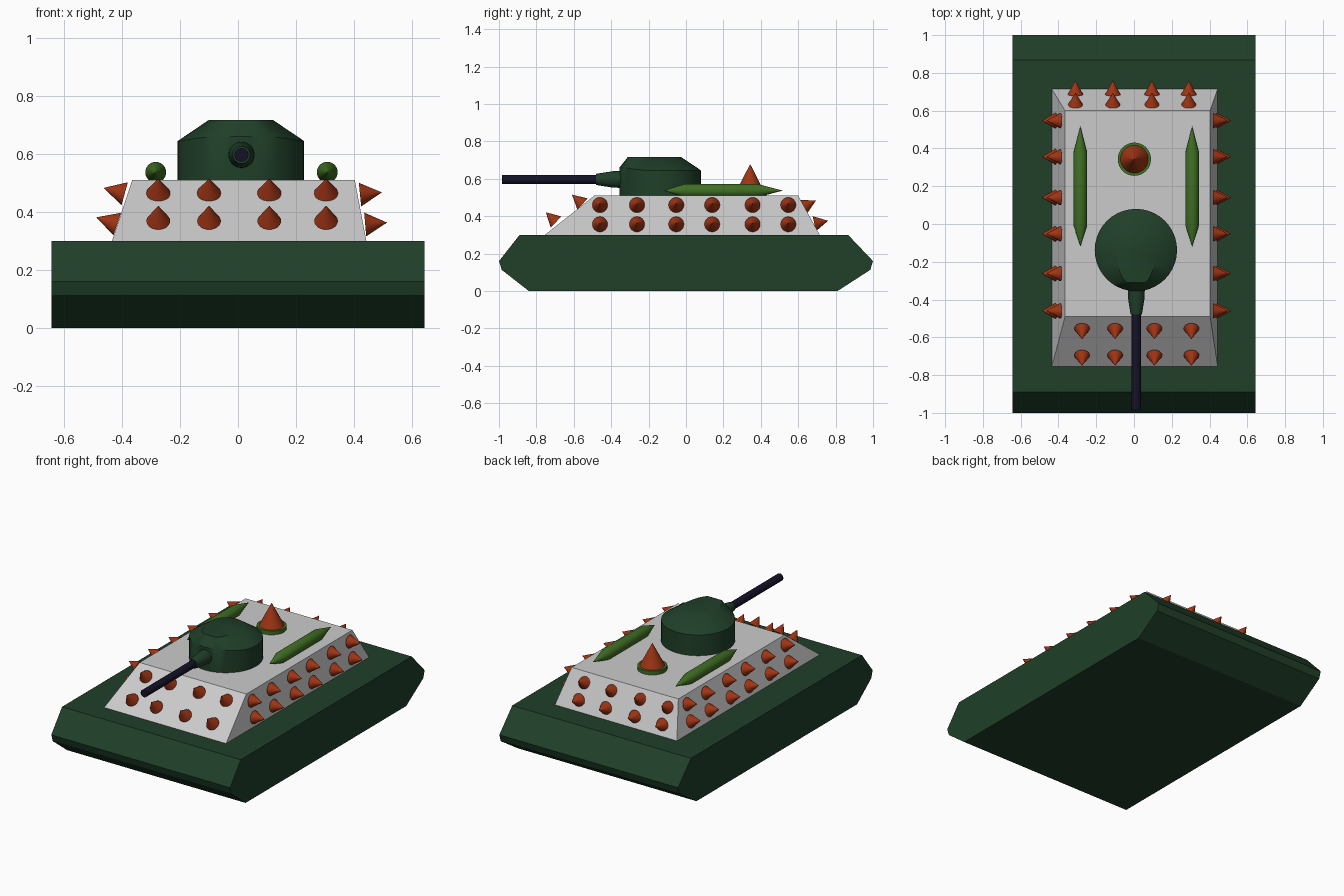
import bpy, bmesh, math
from mathutils import Vector

if "Cube" in bpy.data.objects:
    bpy.data.objects.remove(bpy.data.objects["Cube"])


def material(name, rgb):
    m = bpy.data.materials.new(name)
    m.diffuse_color = (*rgb, 1)
    m.use_nodes = True
    m.node_tree.nodes["Principled BSDF"].inputs["Base Color"].default_value = m.diffuse_color
    return m


HULL = material("dark_green", (0.014, 0.05, 0.022))
RED = material("rust_red", (0.35, 0.035, 0.007))
POD = material("leaf_green", (0.05, 0.16, 0.017))
GUN = material("blue_black", (0.007, 0.006, 0.02))


def loft(name, rings, mat=None, smooth=False):
    """Closed skin through rings with equal point counts."""
    bm = bmesh.new()
    loops = [[bm.verts.new(p) for p in r] for r in rings]
    n = len(rings[0])
    for a, b in zip(loops, loops[1:]):
        for i in range(n):
            j = (i + 1) % n
            bm.faces.new((a[i], a[j], b[j], b[i]))
    bm.faces.new(loops[0][::-1])
    bm.faces.new(loops[-1])
    bmesh.ops.remove_doubles(bm, verts=bm.verts, dist=1e-5)
    bmesh.ops.recalc_face_normals(bm, faces=bm.faces)
    me = bpy.data.meshes.new(name)
    bm.to_mesh(me)
    bm.free()
    ob = bpy.data.objects.new(name, me)
    bpy.context.collection.objects.link(ob)
    if mat:
        me.materials.append(mat)
    if smooth:
        bpy.ops.object.select_all(action='DESELECT')
        ob.select_set(True)
        bpy.context.view_layer.objects.active = ob
        bpy.ops.object.shade_smooth_by_angle(angle=math.radians(35))
    return ob


def round_part(name, start, axis, profile, mat, sides=24):
    """Revolve (distance, radius) pairs around an axis."""
    start, axis = Vector(start), Vector(axis).normalized()
    q = axis.to_track_quat('Z', 'Y')
    rings = []
    for d, r in profile:
        r = max(r, 0.0004)
        rings.append([start + q @ Vector((r * math.cos(t), r * math.sin(t), d))
                      for t in (2 * math.pi * i / sides for i in range(sides))])
    return loft(name, rings, mat, True)


def rect(x0, x1, y0, y1, z):
    return [(x0, y0, z), (x1, y0, z), (x1, y1, z), (x0, y1, z)]


# Lower hull: side profile extruded across the width
side = [(-0.89, 0.30), (-1.0, 0.16), (-0.985, 0.113), (-0.84, 0),
        (0.81, 0), (0.985, 0.113), (1.0, 0.16), (0.867, 0.30)]
loft("hull", [[(x, y, z) for y, z in side] for x in (-0.643, 0.643)], HULL)

# Sloped upper armour
loft("upper_armour", [rect(-0.435, 0.443, -0.755, 0.715, 0.30),
                      rect(-0.365, 0.403, -0.49, 0.60, 0.51)])

# Turret: drum with a roof drawn forward over the gun
CX, CY, N = 0.01, -0.138, 40
low, mid, roof = [], [], []
for i in range(N):
    d = -180 + 360 * i / N              # angle away from the front
    s, c = math.sin(math.radians(d)), math.cos(math.radians(d))
    pull = min(1, max(0, (70 - abs(d)) / 42))
    low.append((CX + 0.218 * s, CY - 0.218 * c, 0.50))
    mid.append((CX + 0.218 * s, CY - 0.218 * c, 0.645 + 0.015 * pull))
    y = CY - 0.11 * c
    roof.append((CX + 0.11 * s, y + (-0.31 - y) * pull, 0.718))
loft("turret", [low, mid, roof], HULL, True)

# Gun
round_part("gun_sleeve", (0.012, -0.32, 0.597), (0, -1, 0),
           [(0, 0.046), (0.07, 0.044), (0.16, 0.03)], HULL)
round_part("gun_barrel", (0.012, -0.46, 0.597), (0, -1, 0),
           [(0, 0.024), (0.523, 0.024)], GUN)


# Spikes in rows on all four slopes
def spike(name, base, axis):
    round_part(name, base, axis, [(0, 0.041), (0.075, 0)], RED)


for y in (-0.46, -0.262, -0.052, 0.14, 0.356, 0.547):
    spike("right_spike", (0.421, y, 0.460), (0.07, 0, 0.007))
    spike("right_spike", (0.439, y, 0.357), (0.07, 0, 0.006))
    spike("left_spike", (-0.391, y, 0.463), (-0.073, 0, 0.02))
    spike("left_spike", (-0.417, y, 0.358), (-0.073, 0, 0.024))
for x in (-0.275, -0.10, 0.108, 0.304):
    spike("front_spike", (x, -0.553, 0.465), (0, -0.054, 0.048))
    spike("front_spike", (x, -0.695, 0.369), (0, -0.05, 0.048))
for x in (-0.31, -0.112, 0.095, 0.29):
    spike("rear_spike", (x, 0.628, 0.45), (0, 0.07, 0.036))
    spike("rear_spike", (x, 0.686, 0.36), (0, 0.07, 0.015))

# Large roof spike on its round plate
round_part("roof_plate", (0.002, 0.343, 0.50), (0, 0, 1),
           [(0, 0.088), (0.035, 0.088)], POD, 32)
round_part("roof_spike", (0.002, 0.343, 0.53), (0, 0, 1),
           [(0, 0.076), (0.148, 0)], RED, 32)

# Pointed pods either side
for x in (-0.284, 0.308):
    round_part("pod", (x, -0.118, 0.537), (0, 1, 0),
               [(0, 0), (0.11, 0.036), (0.498, 0.036), (0.634, 0)], POD)
